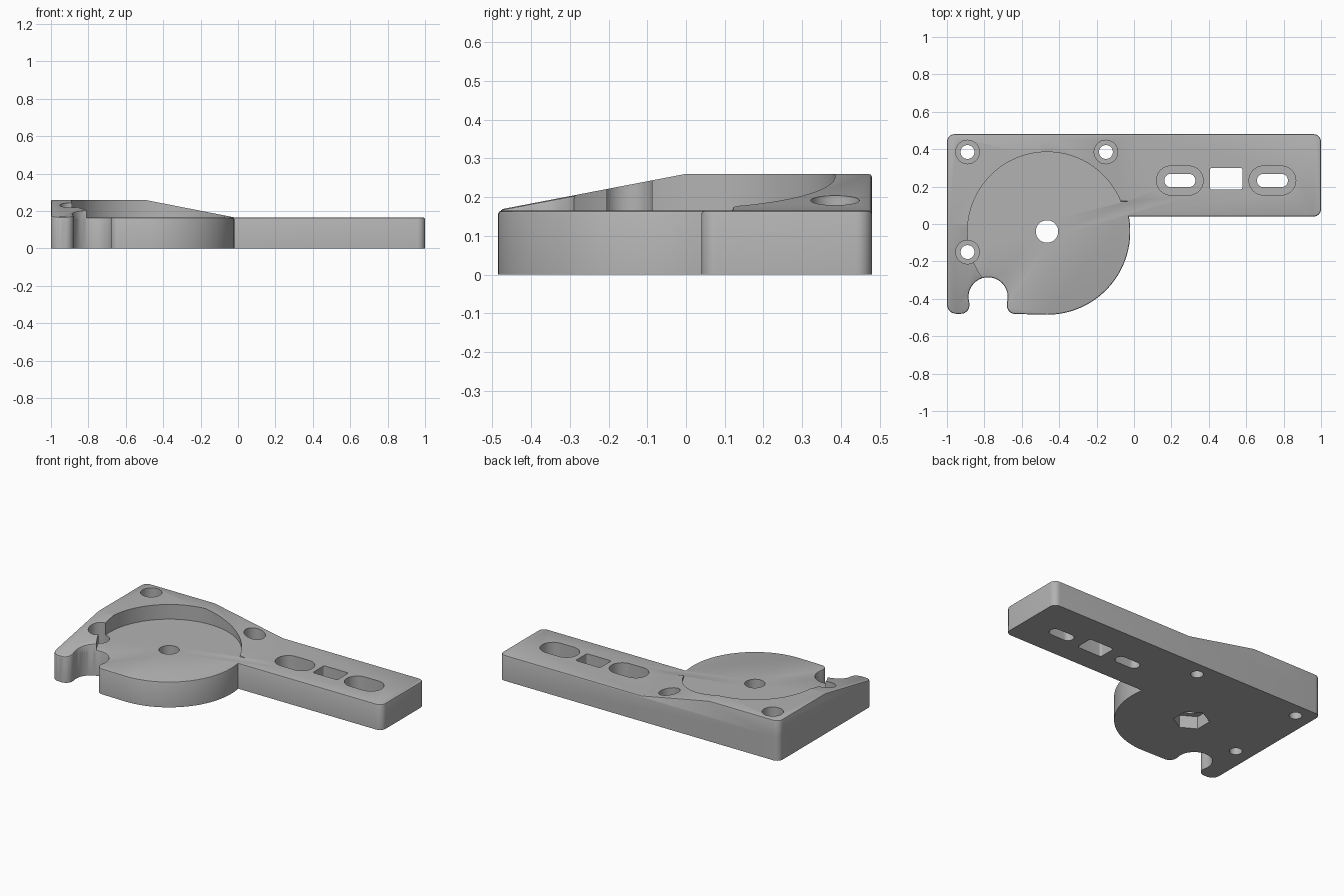
import bpy, bmesh, math
from mathutils import Vector, Euler

cube = bpy.data.objects.get("Cube")
if cube:
    bpy.data.objects.remove(cube)

BASE_TOP, WALL_TOP = 0.165, 0.26
HUB = (-0.465, -0.04)

grey = bpy.data.materials.new("plain grey")
grey.use_nodes = True
grey.diffuse_color = (0.45, 0.45, 0.45, 1)
grey.node_tree.nodes["Principled BSDF"].inputs["Base Color"].default_value = grey.diffuse_color


def arc(cx, cy, r, start, end, n):
    steps = [math.radians(start + (end - start) * i / n) for i in range(n + 1)]
    return [(cx + r * math.cos(a), cy + r * math.sin(a), 0) for a in steps]


def rounded(points, n=8):
    """Outline with each (x, y, radius) corner filleted."""
    out = []
    for i, (x, y, r) in enumerate(points):
        p = Vector((x, y))
        if r == 0:
            out.append(p)
            continue
        u = (Vector(points[i - 1][:2]) - p).normalized()
        v = (Vector(points[(i + 1) % len(points)][:2]) - p).normalized()
        half = u.angle(v) / 2
        centre = p + (u + v).normalized() * r / math.sin(half)
        a = p + u * r / math.tan(half) - centre
        b = p + v * r / math.tan(half) - centre
        turn = a.angle_signed(b)
        for k in range(n + 1):
            t = -turn * k / n
            out.append(centre + Vector((a.x * math.cos(t) - a.y * math.sin(t),
                                        a.x * math.sin(t) + a.y * math.cos(t))))
    return out


def prism(name, outline, z0, z1):
    bm = bmesh.new()
    face = bm.faces.new([bm.verts.new((p[0], p[1], z0)) for p in outline])
    top = bmesh.ops.extrude_face_region(bm, geom=[face])["geom"]
    bmesh.ops.translate(bm, vec=(0, 0, z1 - z0),
                        verts=[g for g in top if isinstance(g, bmesh.types.BMVert)])
    bmesh.ops.recalc_face_normals(bm, faces=bm.faces)
    mesh = bpy.data.meshes.new(name)
    bm.to_mesh(mesh)
    bm.free()
    mesh.materials.append(grey)
    ob = bpy.data.objects.new(name, mesh)
    bpy.context.collection.objects.link(ob)
    return ob


def disc(name, x, y, r, z0, z1, n=48, turn=0):
    return prism(name, arc(x, y, r, turn, turn + 360, n)[:-1], z0, z1)


def slot(name, x0, x1, y0, y1, r, z0, z1):
    return prism(name, rounded([(x0, y0, r), (x1, y0, r), (x1, y1, r), (x0, y1, r)]), z0, z1)


def combine(ob, tool, operation="DIFFERENCE"):
    bpy.context.view_layer.objects.active = ob
    mod = ob.modifiers.new("combine", "BOOLEAN")
    mod.operation, mod.solver, mod.object = operation, "EXACT", tool
    bpy.ops.object.modifier_apply(modifier=mod.name)
    bpy.data.objects.remove(tool)


def soften_top(ob, width=0.008):
    """Round the rim between the upward faces and the sides."""
    bm = bmesh.new()
    bm.from_mesh(ob.data)
    rim = []
    for e in bm.edges:
        if len(e.link_faces) == 2:
            low, high = sorted(f.normal.z for f in e.link_faces)
            if high > 0.9 and abs(low) < 0.1:
                rim.append(e)
    bmesh.ops.bevel(bm, geom=rim, offset=width, segments=2, profile=0.5,
                    affect="EDGES", clamp_overlap=True)
    bm.to_mesh(ob.data)
    bm.free()


# Base plate: arm, round hub and corner block with a keyhole notch
left_side = [(-1, 0.48, 0.04), (-1, -0.48, 0.05), (-0.88, -0.48, 0.045)]
notch = (-0.78, -0.39, 0.105)
body = prism("mounting_plate", rounded(
    left_side + arc(*notch, 197, -17, 28) + [(-0.68, -0.48, 0.045)]
    + arc(*HUB, 0.445, -90, 10.4, 36)
    + [(1, 0.04, 0.04), (1, 0.48, 0.04)]), 0, BASE_TOP)
soften_top(body)

# Raised wall around the hub, sloping down to the right and to the front
wall = prism("raised_wall", rounded(
    left_side + arc(*notch, 197, 90, 14)
    + [(-0.6, -0.1, 0), (-0.6, 0.12, 0), (0, 0.12, 0), (0, 0.48, 0)]), 0, WALL_TOP)
for x, rotation in ((-0.5, (0, math.atan2(0.095, 0.485), 0)),
                    (0, (math.atan2(0.092, 0.48), 0, 0))):
    slope = prism("slope_cutter", [(-3, -3), (3, -3), (3, 3), (-3, 3)], 0, 1)
    slope.location = (x, 0, WALL_TOP)
    slope.rotation_euler = Euler(rotation)
    bpy.context.view_layer.update()
    combine(wall, slope)
soften_top(wall)
combine(wall, disc("pocket_cutter", *HUB, 0.425, -1, 1, 128))
combine(body, wall, "UNION")

# Counterbored screw holes
for x, y in ((-0.89, 0.385), (-0.15, 0.385), (-0.89, -0.15)):
    combine(body, disc("bore_cutter", x, y, 0.063, 0.065, 1))
    combine(body, disc("hole_cutter", x, y, 0.037, -1, 1))

# Stepped slots either side of a square hole in the arm
for x in (0.245, 0.74):
    combine(body, slot("recess_cutter", x - 0.125, x + 0.125, 0.155, 0.31, 0.077, 0.065, 1))
    combine(body, slot("slot_cutter", x - 0.083, x + 0.083, 0.197, 0.268, 0.035, -1, 1))
combine(body, slot("square_cutter", 0.405, 0.58, 0.185, 0.30, 0.012, -1, 1))

# Centre hole with a hexagonal nut recess underneath
combine(body, disc("centre_cutter", *HUB, 0.06, -1, 1))
combine(body, disc("nut_cutter", *HUB, 0.105, -1, 0.08, 6, 30))

bpy.ops.object.select_all(action="DESELECT")
body.select_set(True)
bpy.context.view_layer.objects.active = body
bpy.ops.object.shade_smooth_by_angle(angle=math.radians(30))
